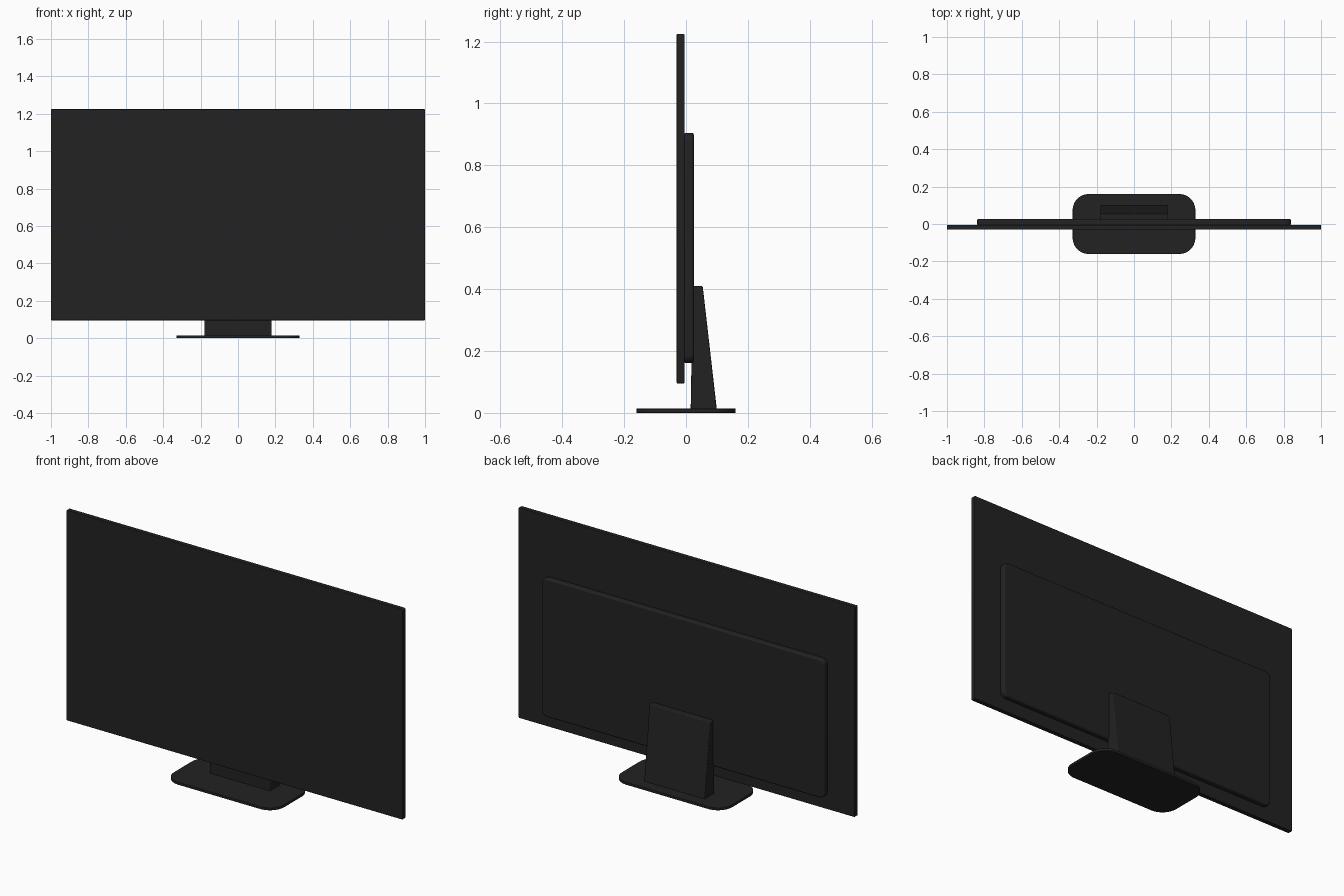
import bpy
import bmesh
import math
from mathutils import Vector

if "Cube" in bpy.data.objects:
    bpy.data.objects.remove(bpy.data.objects["Cube"], do_unlink=True)

black = bpy.data.materials.new("matte black")
black.use_nodes = True
black.diffuse_color = (0.016, 0.016, 0.016, 1)
black.node_tree.nodes["Principled BSDF"].inputs["Base Color"].default_value = black.diffuse_color


def rounded_rect(half_w, half_h, radius, steps=8):
    """Outline of a rectangle with arcs at its corners."""
    points = []
    for i, (sx, sy) in enumerate([(1, 1), (-1, 1), (-1, -1), (1, -1)]):
        for k in range(steps + 1):
            a = math.pi / 2 * (i + k / steps)
            points.append((sx * (half_w - radius) + radius * math.cos(a),
                           sy * (half_h - radius) + radius * math.sin(a)))
    return points


def extrude(name, points, direction, bevel):
    """Solid made by sweeping a flat outline along a direction."""
    bm = bmesh.new()
    face = bm.faces.new([bm.verts.new(p) for p in points])
    swept = bmesh.ops.extrude_face_region(bm, geom=[face])["geom"]
    verts = [v for v in swept if isinstance(v, bmesh.types.BMVert)]
    bmesh.ops.translate(bm, verts=verts, vec=Vector(direction))
    bmesh.ops.recalc_face_normals(bm, faces=bm.faces)
    mesh = bpy.data.meshes.new(name)
    bm.to_mesh(mesh)
    bm.free()
    mesh.materials.append(black)
    obj = bpy.data.objects.new(name, mesh)
    bpy.context.collection.objects.link(obj)
    mod = obj.modifiers.new("soft edges", "BEVEL")
    mod.width = bevel
    mod.segments = 3
    mod.limit_method = 'ANGLE'
    mod.angle_limit = math.radians(35)
    bpy.ops.object.select_all(action='DESELECT')
    obj.select_set(True)
    bpy.context.view_layer.objects.active = obj
    bpy.ops.object.shade_smooth_by_angle(angle=math.radians(35))
    return obj


# Thin display panel
panel = [(x, -0.03, z + 0.66) for x, z in rounded_rect(1.0, 0.565, 0.006, 3)]
extrude("display_panel", panel, (0, 0.025, 0), 0.003)

# Electronics housing on the back
housing = [(x, -0.007, z + 0.533) for x, z in rounded_rect(0.84, 0.372, 0.03)]
extrude("rear_housing", housing, (0, 0.033, 0), 0.008)

# Tapered stand neck
neck = [(-0.18, y, z) for y, z in
        [(0.015, 0.008), (0.1, 0.008), (0.054, 0.41), (0.022, 0.41)]]
extrude("stand_neck", neck, (0.36, 0, 0), 0.004)

# Flat rounded foot
foot = [(x, y, 0) for x, y in rounded_rect(0.328, 0.16, 0.085, 10)]
extrude("stand_base", foot, (0, 0, 0.014), 0.002)
